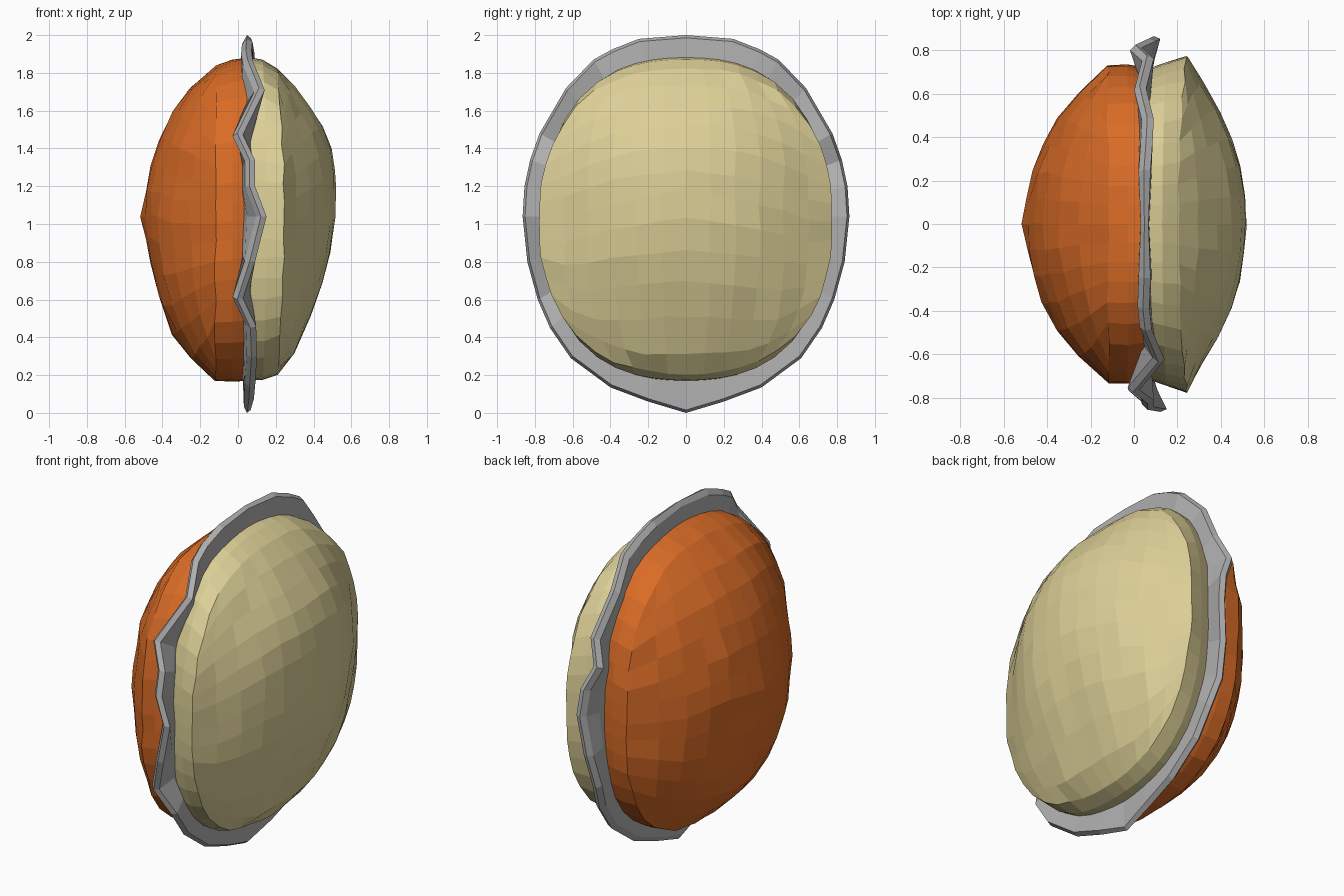
import bpy, bmesh, math, random

if "Cube" in bpy.data.objects:
    bpy.data.objects.remove(bpy.data.objects["Cube"])

random.seed(4)


def material(name, rgb):
    m = bpy.data.materials.new(name)
    m.diffuse_color = (*rgb, 1)
    m.use_nodes = True
    m.node_tree.nodes["Principled BSDF"].inputs["Base Color"].default_value = m.diffuse_color
    return m


ORANGE = material("burnt orange", (0.70, 0.15, 0.02))
TAN = material("pale tan", (0.72, 0.63, 0.31))
GREY = material("mid grey", (0.44, 0.44, 0.44))


def finish(name, bm, mat):
    bmesh.ops.recalc_face_normals(bm, faces=bm.faces)
    me = bpy.data.meshes.new(name)
    bm.to_mesh(me)
    bm.free()
    me.materials.append(mat)
    ob = bpy.data.objects.new(name, me)
    bpy.context.collection.objects.link(ob)
    return ob


def section_point(level, a, bow):
    """Point on a rounded-square section (x, half width, bottom, top, power)."""
    x, hy, lo, hi, p = level
    c, s = math.cos(a), math.sin(a)
    k = (abs(c) ** p + abs(s) ** p) ** (-1 / p)
    return (x + bow * (c * c - 0.5), c * k * hy, (lo + hi) / 2 + s * k * (hi - lo) / 2)


def level_at(levels, r):
    """Interpolate the dome levels, spaced by their half width."""
    w = r * levels[0][1]
    for a, b in zip(levels, levels[1:]):
        if w >= b[1] - 1e-9:
            t = (w - b[1]) / (a[1] - b[1])
            return [q + (p - q) * t for p, q in zip(a, b)]
    return levels[-1]


def shell(name, levels, collar, mat, bow=0.0, jitter=0.006, n=12):
    """Quad-grid dome over the levels, continued inward by collar rings."""
    bm = bmesh.new()
    grid, angle = {}, {}
    for i in range(n + 1):
        for j in range(n + 1):
            u, v = 2 * i / n - 1, 2 * j / n - 1
            y, z = u * math.sqrt(1 - v * v / 2), v * math.sqrt(1 - u * u / 2)
            r, a = min(1, math.hypot(y, z)), math.atan2(z, y)
            p = section_point(level_at(levels, r), a, bow * r ** 4)
            grid[i, j] = bm.verts.new([q + random.uniform(-jitter, jitter) for q in p])
            angle[i, j] = a
    for i in range(n):
        for j in range(n):
            bm.faces.new((grid[i, j], grid[i + 1, j], grid[i + 1, j + 1], grid[i, j + 1]))
    edge = ([(i, 0) for i in range(n)] + [(n, j) for j in range(n)] +
            [(n - i, n) for i in range(n)] + [(0, n - j) for j in range(n)])
    prev = [grid[e] for e in edge]
    for k, lev in enumerate(collar):
        b = bow * (1 - (k + 1) / len(collar))
        ring = [bm.verts.new(section_point(lev, angle[e], b)) for e in edge]
        for i in range(len(edge)):
            j = (i + 1) % len(edge)
            bm.faces.new((prev[i], prev[j], ring[j], ring[i]))
        prev = ring
    bm.faces.new(prev)
    return finish(name, bm, mat)


# Left shell: orange dome rising to a blunt point
shell("left_shell",
      [(-0.12, 0.73, 0.17, 1.835, 2.5), (-0.20, 0.665, 0.235, 1.775, 2.4),
       (-0.30, 0.56, 0.345, 1.67, 2.3), (-0.38, 0.44, 0.46, 1.54, 2.2),
       (-0.44, 0.33, 0.71, 1.40, 2.0), (-0.52, 0.0, 1.04, 1.04, 2.0)],
      [(-0.03, 0.735, 0.165, 1.87, 2.5), (0.05, 0.72, 0.17, 1.88, 2.5)], ORANGE)

# Right shell: tan dome with a flared ridge and collar
shell("right_shell",
      [(0.225, 0.775, 0.205, 1.825, 2.4), (0.30, 0.655, 0.30, 1.74, 2.4),
       (0.355, 0.57, 0.43, 1.66, 2.4), (0.425, 0.46, 0.60, 1.58, 2.3),
       (0.48, 0.31, 0.79, 1.45, 2.2), (0.507, 0.18, 0.97, 1.32, 2.0),
       (0.517, 0.0, 1.2, 1.2, 2.0)],
      [(0.14, 0.745, 0.175, 1.87, 2.5), (0.05, 0.71, 0.17, 1.885, 2.5)], TAN, bow=0.04)

# Wavy rim: half outline (y, z) with the sideways offset at front and at back
half = [(0, 2.0, 0.05, 0.05), (0.25, 1.98, 0.05, 0.05), (0.39, 1.925, 0.045, 0.06),
        (0.49, 1.87, 0.055, 0.065), (0.635, 1.72, 0.115, 0.03), (0.775, 1.48, 0.0, 0.065),
        (0.825, 1.34, 0.065, 0.01), (0.855, 1.2, 0.065, 0.075), (0.865, 1.04, 0.125, 0.095),
        (0.84, 0.8, 0.065, 0.065), (0.785, 0.6, 0.0, 0.045), (0.72, 0.45, 0.07, 0.065),
        (0.61, 0.29, 0.075, 0.065), (0.40, 0.135, 0.065, 0.065), (0.2, 0.06, 0.06, 0.06),
        (0, 0.0, 0.05, 0.05)]
outline = [(-y, z, f) for y, z, f, b in half] + [(y, z, b) for y, z, f, b in half[-2:0:-1]]
# section: (scale from centre, thickness, share of the wave)
section = [(0.80, -0.03, 0), (0.88, -0.03, 0.35), (0.97, -0.029, 1), (1.0, -0.004, 1),
           (0.985, 0.026, 1), (0.88, 0.03, 0.35), (0.80, 0.03, 0)]
bm = bmesh.new()
rings = []
for y, z, x in outline:
    thin = 0.65 + 0.35 * min(1, 4 * abs(y))
    rings.append([bm.verts.new((0.05 + (x - 0.05) * w + d * thin, y * s, 1.03 + (z - 1.03) * s))
                  for s, d, w in section])
for a, b in zip(rings, rings[1:] + rings[:1]):
    for i in range(len(section)):
        j = (i + 1) % len(section)
        bm.faces.new((a[i], a[j], b[j], b[i]))
finish("wavy_rim", bm, GREY)
